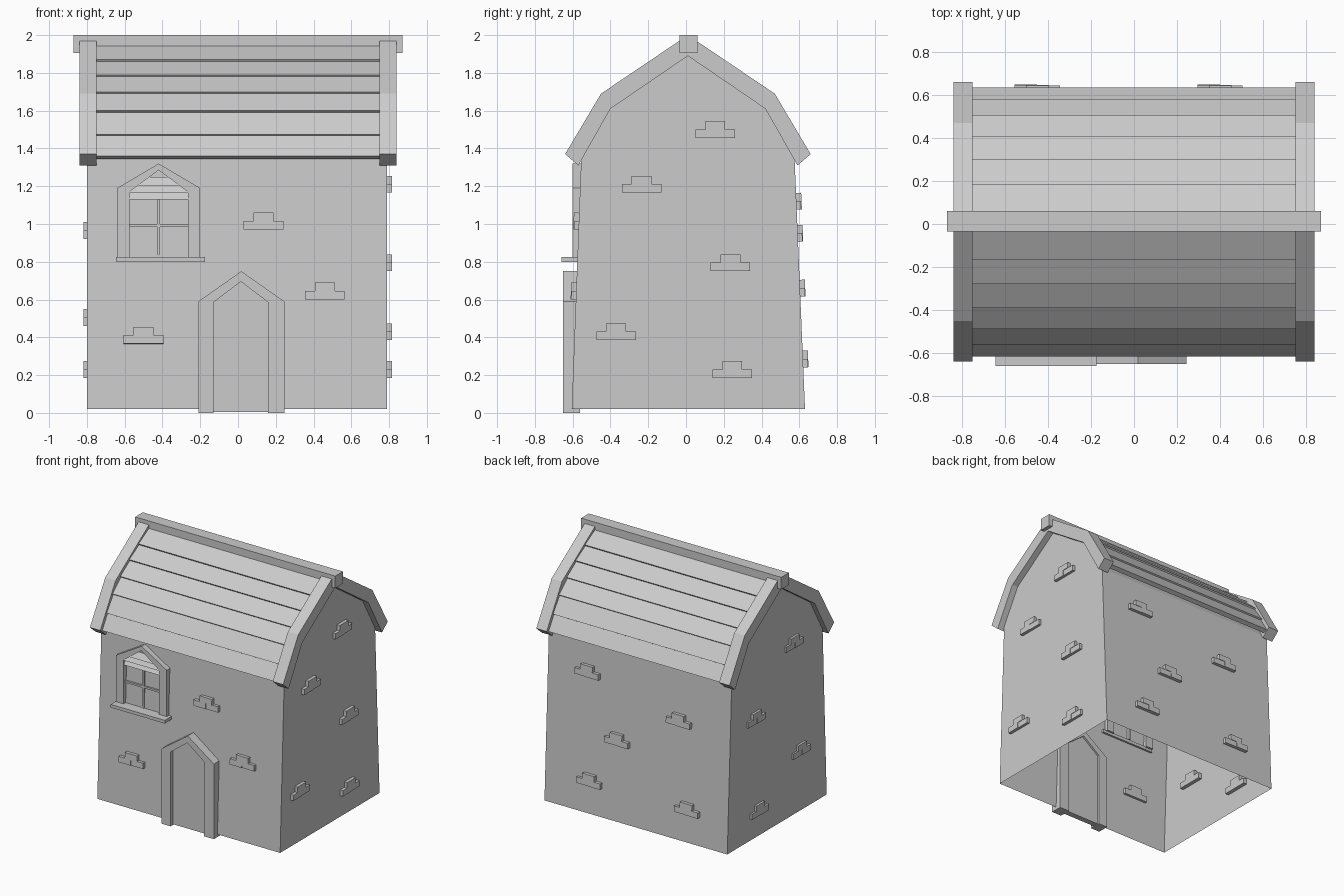
import bpy, bmesh, math
from mathutils import Matrix, Vector

if "Cube" in bpy.data.objects:
    bpy.data.objects.remove(bpy.data.objects["Cube"], do_unlink=True)

grey = bpy.data.materials.new("plain grey")
grey.use_nodes = True
COLOUR = (0.6, 0.6, 0.6, 1)
grey.diffuse_color = COLOUR
grey.node_tree.nodes["Principled BSDF"].inputs["Base Color"].default_value = COLOUR


def finish(name, bm):
    bmesh.ops.recalc_face_normals(bm, faces=bm.faces)
    mesh = bpy.data.meshes.new(name)
    bm.to_mesh(mesh)
    bm.free()
    mesh.materials.append(grey)
    obj = bpy.data.objects.new(name, mesh)
    bpy.context.collection.objects.link(obj)
    return obj


def prism(name, points, axis, start, end):
    """Extrude a (y, z) outline along x, or an (x, z) outline along y."""
    bm = bmesh.new()
    place = (lambda p, d: (d, p[0], p[1])) if axis == "x" else (lambda p, d: (p[0], d, p[1]))
    face = bm.faces.new([bm.verts.new(place(p, start)) for p in points])
    made = bmesh.ops.extrude_face_region(bm, geom=[face], use_keep_orig=True)
    verts = [v for v in made["geom"] if isinstance(v, bmesh.types.BMVert)]
    step = Vector((end - start, 0, 0) if axis == "x" else (0, end - start, 0))
    bmesh.ops.translate(bm, verts=verts, vec=step)
    return finish(name, bm)


def box(name, x, y, z):
    return prism(name, [(x[0], z[0]), (x[1], z[0]), (x[1], z[1]), (x[0], z[1])], "y", *y)


def arch(left, right, base, shoulder, peak):
    return [(left, base), (left, shoulder), ((left + right) / 2, peak),
            (right, shoulder), (right, base)]


MID = 0.01  # y of the ridge line


def both_slopes(half):
    """Mirror a half profile, given as (distance from ridge, z) from eave to ridge."""
    return [(MID - d, z) for d, z in half] + [(MID + d, z) for d, z in half[-2::-1]]


# House walls: a leaning shell, open underneath
walls = prism("walls", [(-0.605, 0.02)] +
              both_slopes([(0.565, 1.34), (0.42, 1.63), (0, 1.92)]) + [(0.63, 0.02)],
              "x", -0.80, 0.79)
bm = bmesh.new()
bm.from_mesh(walls.data)
bmesh.ops.delete(bm, geom=[f for f in bm.faces if f.calc_center_median().z < 0.03],
                 context="FACES")
bm.to_mesh(walls.data)
bm.free()

# Gable boards at both ends of the roof
outer = both_slopes([(0.65, 1.37), (0.46, 1.69), (0, 2.0)])
inner = both_slopes([(0.58, 1.31), (0.41, 1.61), (0, 1.89)])
for side, start in (("left", 0.75), ("right", -0.84)):
    prism(side + "_gable_board", outer + inner[::-1], "x", start, start + 0.09)

# Ridge beam
box("ridge_beam", (-0.87, 0.87), (-0.035, 0.06), (1.905, 2.0))

# Overlapping roof planks, from eave to ridge on both slopes
edges = [(0.625, 1.36), (0.57, 1.475), (0.497, 1.60), (0.40, 1.70),
         (0.29, 1.79), (0.175, 1.87), (0, 1.98)]
for side, sign in (("front", -1), ("back", 1)):
    for i, (low, high) in enumerate(zip(edges, edges[1:])):
        low, high = Vector(low), Vector(high)
        run = (high - low).normalized()
        inward = Vector((run.y, -run.x)) * -1
        if inward.y > 0:
            inward = -inward
        quad = [low, high + inward * 0.012, high + inward * 0.04, low + inward * 0.035]
        prism(f"{side}_roof_plank_{i + 1}", [(MID + sign * p.x, p.y) for p in quad],
              "x", -0.755, 0.755)

# Door with pointed surround
prism("door_frame", arch(-0.21, 0.245, 0, 0.59, 0.75) +
      arch(-0.13, 0.16, 0, 0.585, 0.695)[::-1], "y", -0.65, -0.56)
prism("door", arch(-0.135, 0.165, 0.005, 0.588, 0.70), "y", -0.62, -0.575)

# Window: pointed frame, sill, glazing bars and small stepped boards in the peak
prism("window_frame", arch(-0.64, -0.20, 0.82, 1.19, 1.32) +
      arch(-0.575, -0.265, 0.82, 1.17, 1.285)[::-1], "y", -0.60, -0.545)
box("window_sill", (-0.645, -0.175), (-0.66, -0.56), (0.80, 0.825))
box("window_upright_bar", (-0.428, -0.412), (-0.582, -0.55), (0.825, 1.15))
box("window_cross_bar", (-0.575, -0.265), (-0.582, -0.55), (0.985, 1.0))
for i, (z, half) in enumerate([(1.13, 0.155), (1.165, 0.155), (1.205, 0.105)]):
    top = min(z + 0.045, 1.25)
    prism(f"window_peak_board_{i + 1}", [(-0.597, z), (-0.568, top), (-0.55, top), (-0.55, z)],
          "x", -0.42 - half, -0.42 + half)


def brick_group(name, origin, across, outward):
    """Two bricks side by side with one on top, standing proud of the wall."""
    outward = Vector(outward).normalized()
    across = Vector(across)
    up = outward.cross(across)
    up = up if up.z > 0 else -up
    basis = Matrix((across, outward, up)).transposed().to_4x4()
    basis.translation = origin
    bm = bmesh.new()
    for u, w, width, proud in ((-0.0525, -0.022, 0.105, 0.028),
                               (0.0525, -0.022, 0.105, 0.024),
                               (0, 0.022, 0.105, 0.028)):
        fit = Matrix.Translation((u, (proud - 0.02) / 2, w)) @ Matrix.Diagonal(
            (width, proud + 0.02, 0.045, 1))
        bmesh.ops.create_cube(bm, size=1, matrix=basis @ fit)
    finish(name, bm)


# Stone patches on the four walls, as (position along wall, height)
for i, (x, z) in enumerate([(0.135, 1.015), (0.46, 0.645), (-0.5, 0.41)]):
    y = -0.605 + 0.038 * (z - 0.02)
    brick_group(f"front_bricks_{i + 1}", (x, y, z), (1, 0, 0), (0, -1, 0.038))
for i, (x, z) in enumerate([(0.44, 1.12), (-0.36, 0.95), (0.17, 0.66),
                            (0.40, 0.285), (-0.45, 0.285)]):
    y = 0.63 - 0.042 * (z - 0.02)
    brick_group(f"back_bricks_{i + 1}", (x, y, z), (1, 0, 0), (0, 1, 0.042))
for i, (y, z) in enumerate([(0.155, 1.50), (-0.235, 1.21), (0.235, 0.795),
                            (-0.37, 0.43), (0.245, 0.23)]):
    brick_group(f"left_bricks_{i + 1}", (0.787, y, z), (0, 1, 0), (1, 0, 0))
for i, (y, z) in enumerate([(-0.19, 1.38), (0.28, 0.965), (-0.28, 0.505), (0.24, 0.23)]):
    brick_group(f"right_bricks_{i + 1}", (-0.79, y, z), (0, 1, 0), (-1, 0, 0))
